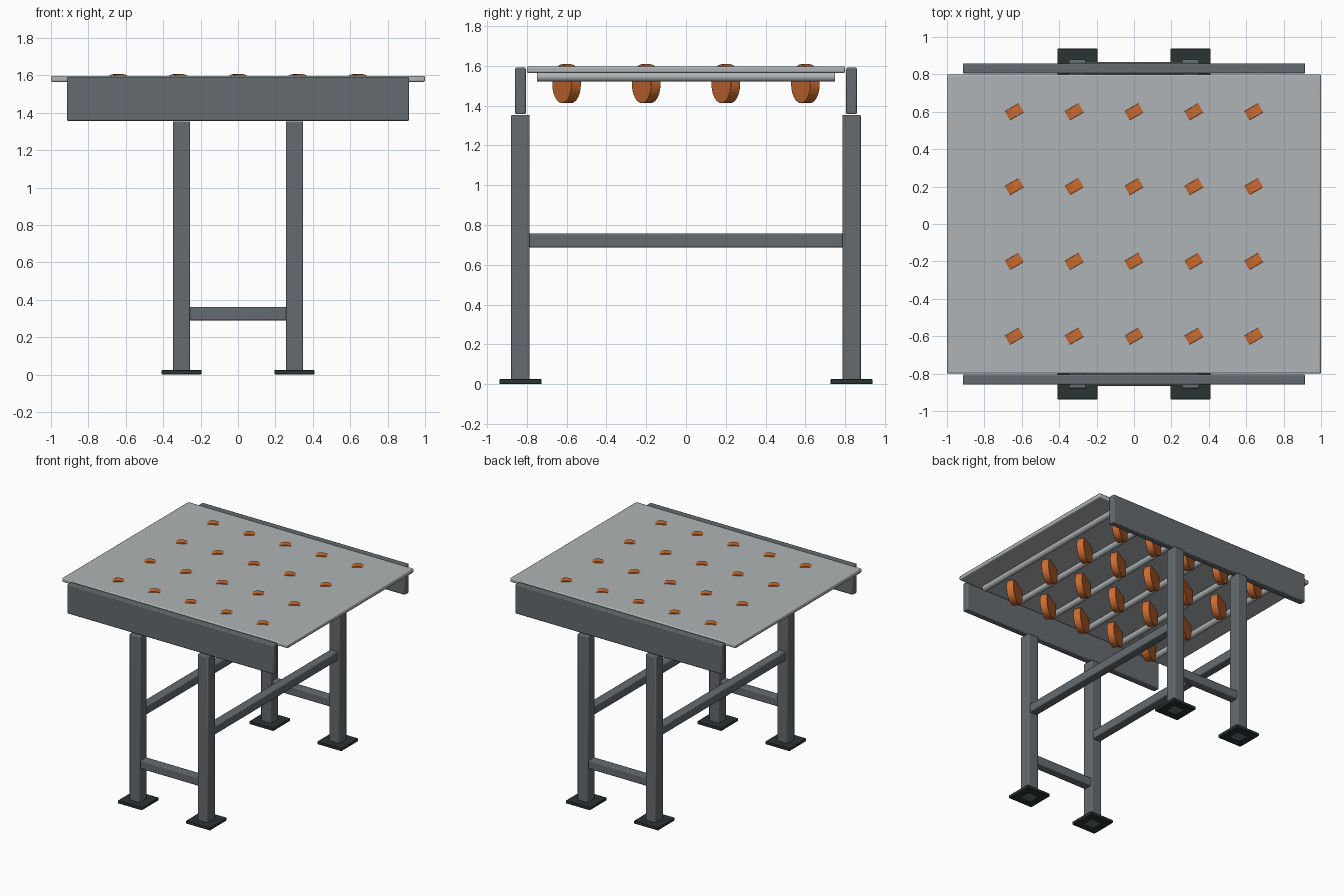
import bpy
from math import radians

cube = bpy.data.objects.get("Cube")
if cube:
    bpy.data.objects.remove(cube, do_unlink=True)


def material(name, rgb):
    m = bpy.data.materials.new(name)
    m.use_nodes = True
    m.diffuse_color = (*rgb, 1)
    m.node_tree.nodes["Principled BSDF"].inputs["Base Color"].default_value = (*rgb, 1)
    return m


frame_grey = material("frame grey", (0.13, 0.148, 0.16))
deck_steel = material("deck steel", (0.43, 0.455, 0.465))
wheel_orange = material("wheel orange", (0.6, 0.15, 0.03))
foot_black = material("foot black", (0.024, 0.033, 0.033))


def finish(obj, name, mat, bevel):
    obj.name = name
    obj.data.materials.append(mat)
    mod = obj.modifiers.new("soft edges", "BEVEL")
    mod.width = bevel
    mod.segments = 2
    mod.limit_method = "ANGLE"
    mod.angle_limit = radians(40)
    bpy.ops.object.shade_smooth_by_angle(angle=radians(35))
    return obj


def box(name, center, size, mat, bevel=0.007):
    bpy.ops.mesh.primitive_cube_add(size=1, location=center)
    obj = bpy.context.object
    obj.scale = size
    bpy.ops.object.transform_apply(location=False, rotation=False, scale=True)
    return finish(obj, name, mat, bevel)


def cylinder(name, center, radius, depth, rotation, mat, sides, bevel):
    bpy.ops.mesh.primitive_cylinder_add(vertices=sides, radius=radius, depth=depth,
                                        location=center, rotation=rotation)
    return finish(bpy.context.object, name, mat, bevel)


LEG_X, LEG_Y = 0.302, 0.832

# Deck plate
box("deck_plate", (0, 0, 1.581), (2, 1.6, 0.033), deck_steel, 0.008)

# Support tubes under the deck, between the wheel columns
for i in range(6):
    cylinder("support_tube", (-0.8 + 0.32 * i, 0, 1.545), 0.024, 1.5,
             (radians(90), 0, 0), deck_steel, 20, 0.002)

# Skewed transfer wheels poking through the deck
for col in range(-2, 3):
    for row in (-0.6, -0.2, 0.2, 0.6):
        cylinder("skew_wheel", (0.32 * col, row, 1.51), 0.098, 0.055,
                 (radians(90), 0, radians(30)), wheel_orange, 24, 0.002)

# Side rails, legs, feet and low braces, front and back
for side, label in ((-1, "front"), (1, "back")):
    y = side * LEG_Y
    box(label + "_rail", (0, y, 1.474), (1.83, 0.054, 0.234), frame_grey)
    box(label + "_low_brace", (0, y, 0.325), (0.53, 0.07, 0.07), frame_grey)
    for x in (-LEG_X, LEG_X):
        box(label + "_leg", (x, y, 0.677), (0.093, 0.093, 1.354), frame_grey)
        box(label + "_foot", (x, y, 0.013), (0.213, 0.213, 0.024), foot_black, 0.004)

# Long braces joining front and back legs
for x in (-LEG_X, LEG_X):
    box("long_brace", (x, 0, 0.722), (0.07, 1.59, 0.07), frame_grey)
